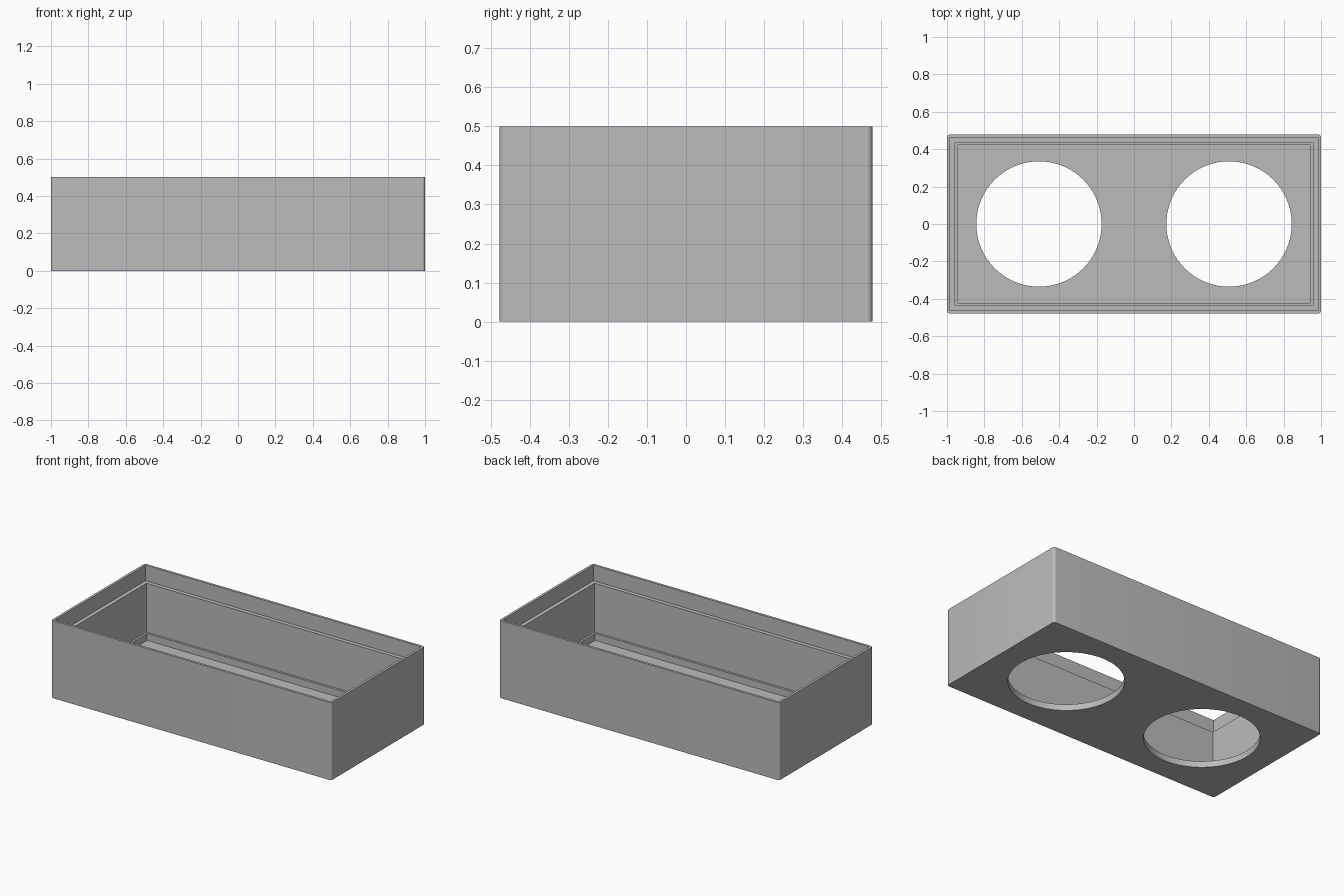
import bpy, bmesh

cube = bpy.data.objects.get("Cube")
if cube:
    bpy.data.objects.remove(cube, do_unlink=True)

LENGTH, WIDTH, HEIGHT = 2.0, 0.956, 0.5
FLOOR = 0.04
CORNER = 0.016

grey = bpy.data.materials.new("mid_grey")
grey.use_nodes = True
colour = (0.5, 0.5, 0.5, 1)
grey.diffuse_color = colour
grey.node_tree.nodes["Principled BSDF"].inputs["Base Color"].default_value = colour


def finish(bm, name):
    mesh = bpy.data.meshes.new(name)
    bm.to_mesh(mesh)
    bm.free()
    mesh.materials.append(grey)
    obj = bpy.data.objects.new(name, mesh)
    bpy.context.collection.objects.link(obj)
    return obj


def block(name, inset, bottom, top, radius=0):
    """Upright box inset from the outer footprint, with optional round corners."""
    bm = bmesh.new()
    bmesh.ops.create_cube(bm, size=1)
    for v in bm.verts:
        v.co.x *= LENGTH - 2 * inset
        v.co.y *= WIDTH - 2 * inset
        v.co.z = top if v.co.z > 0 else bottom
    if radius:
        upright = [e for e in bm.edges
                   if abs(e.verts[0].co.z - e.verts[1].co.z) > 0.1]
        bmesh.ops.bevel(bm, geom=upright, offset=radius, segments=6,
                        profile=0.5, affect='EDGES')
    return finish(bm, name)


def cylinder(name, x, radius):
    bm = bmesh.new()
    bmesh.ops.create_cone(bm, cap_ends=True, segments=96, radius1=radius,
                          radius2=radius, depth=0.3)
    bmesh.ops.translate(bm, verts=bm.verts, vec=(x, 0, 0))
    return finish(bm, name)


# Open box with round outer corners
box = block("open_box", 0, 0, HEIGHT, CORNER)

# Stepped cavity: lid recess, main space, lower step; then two floor holes
cutters = [
    block("lid_recess_cutter", 0.016, 0.4, 0.7),
    block("cavity_cutter", 0.042, 0.085, 0.6),
    block("lower_step_cutter", 0.056, FLOOR, 0.55),
    cylinder("right_hole_cutter", -0.508, 0.335),
    cylinder("left_hole_cutter", 0.508, 0.335),
]
for cutter in cutters:
    cut = box.modifiers.new(cutter.name, 'BOOLEAN')
    cut.operation = 'DIFFERENCE'
    cut.solver = 'EXACT'
    cut.object = cutter

# Apply the cuts and drop the helpers
bpy.ops.object.select_all(action='DESELECT')
box.select_set(True)
bpy.context.view_layer.objects.active = box
for name in [m.name for m in box.modifiers]:
    bpy.ops.object.modifier_apply(modifier=name)
for cutter in cutters:
    bpy.data.objects.remove(cutter, do_unlink=True)

bpy.ops.object.shade_smooth_by_angle(angle=0.6)
